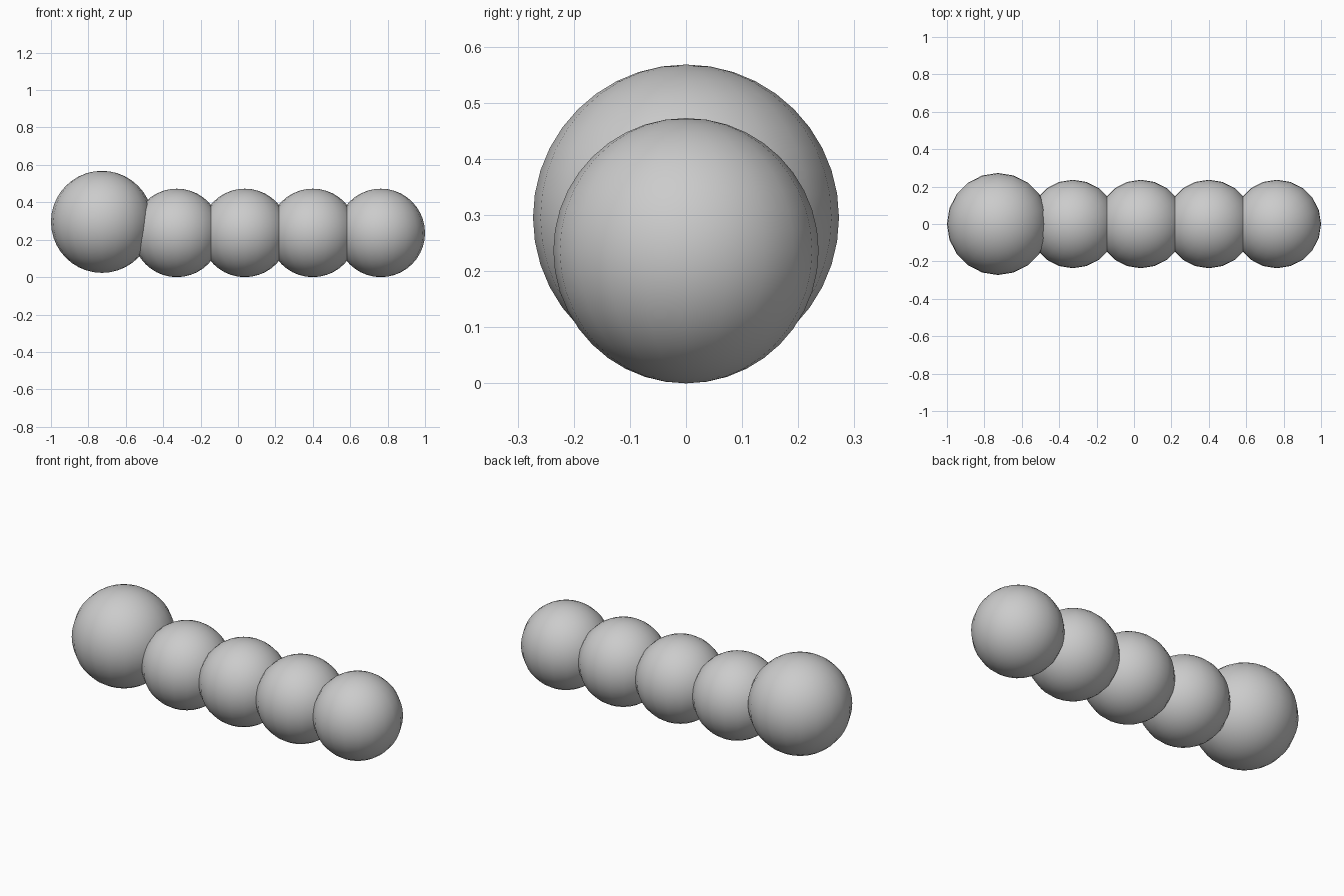
import bpy

if "Cube" in bpy.data.objects:
    bpy.data.objects.remove(bpy.data.objects["Cube"])

# One plain grey for the whole model
grey = bpy.data.materials.new("plain_grey")
grey.diffuse_color = (0.6, 0.6, 0.6, 1)
grey.use_nodes = True
grey.node_tree.nodes["Principled BSDF"].inputs["Base Color"].default_value = grey.diffuse_color


def ball(name, radius, x, z):
    bpy.ops.mesh.primitive_uv_sphere_add(
        segments=20, ring_count=20, radius=radius, location=(x, 0, z))
    obj = bpy.context.object
    obj.name = name
    obj.data.materials.append(grey)
    bpy.ops.object.shade_smooth()


# Larger, slightly raised head
HEAD_R, BODY_R, SPACING = 0.2727, 0.2364, 0.3636
ball("head", HEAD_R, -1 + HEAD_R, 0.2955)

# Row of equal, overlapping body balls
for i in range(4):
    ball(f"body_segment_{i + 1}", BODY_R, 1 - BODY_R - (3 - i) * SPACING, BODY_R)
